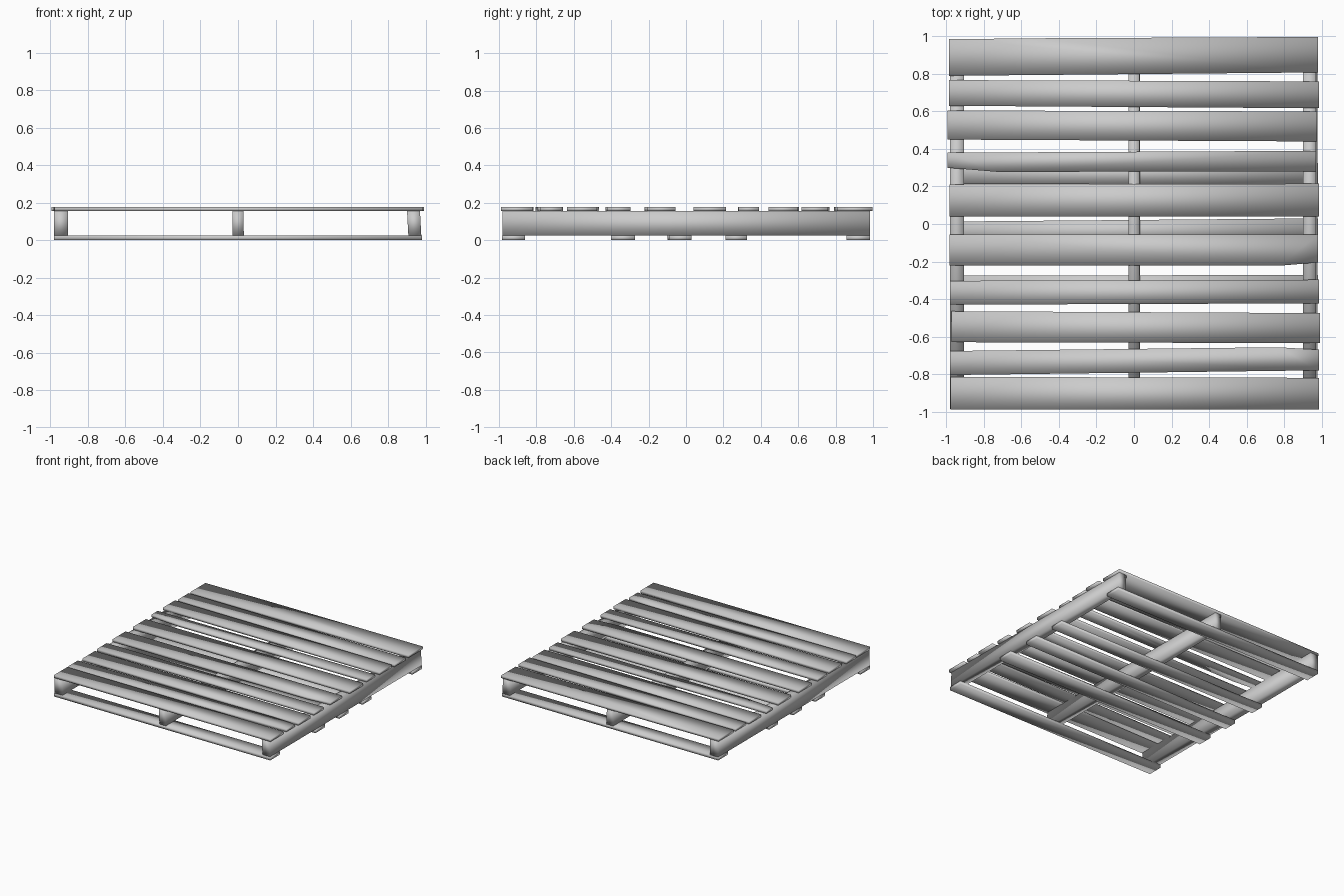
import bpy, bmesh

if "Cube" in bpy.data.objects:
    bpy.data.objects.remove(bpy.data.objects["Cube"])


def prism(name, outline, z0, z1, lean=0.0):
    """Extrude a counter-clockwise xy outline; lean shifts the top in x."""
    bm = bmesh.new()
    low = [bm.verts.new((x, y, z0)) for x, y in outline]
    top = [bm.verts.new((x + lean, y, z1)) for x, y in outline]
    bm.faces.new(low[::-1])
    bm.faces.new(top)
    n = len(low)
    for i in range(n):
        j = (i + 1) % n
        bm.faces.new((low[i], low[j], top[j], top[i]))
    me = bpy.data.meshes.new(name)
    bm.to_mesh(me)
    bm.free()
    me.shade_smooth()  # soft shading over the whole plank
    ob = bpy.data.objects.new(name, me)
    bpy.context.collection.objects.link(ob)
    return ob


def plank(name, x0, x1, left, right, z0, z1, low_cut=None, high_cut=None):
    """Board along x; left/right are (low y, high y), cuts add a worn corner point."""
    pts = [(x0, left[0])]
    if low_cut:
        pts.append(low_cut)
    pts += [(x1, right[0]), (x1, right[1])]
    if high_cut:
        pts.append(high_cut)
    pts.append((x0, left[1]))
    return prism(name, pts, z0, z1)


# Deck boards: x range, left edge ys, right edge ys, worn corners
deck = [
    (-0.985, 0.98, (0.79, 0.985), (0.808, 0.997), None, (-0.5, 0.99)),
    (-0.985, 0.987, (0.63, 0.767), (0.617, 0.76), None, None),
    (-0.995, 0.975, (0.45, 0.605), (0.44, 0.60), None, None),
    (-0.995, 0.97, (0.30, 0.38), (0.28, 0.39), (-0.73, 0.278), None),
    (-0.983, 0.985, (0.04, 0.21), (0.04, 0.215), None, None),
    (-0.983, 0.98, (-0.222, -0.055), (-0.205, -0.055), (0.78, -0.222), None),
    (-0.98, 0.985, (-0.43, -0.303), (-0.423, -0.297), None, None),
    (-0.972, 0.992, (-0.63, -0.465), (-0.635, -0.475), None, None),
    (-0.98, 0.985, (-0.805, -0.677), (-0.78, -0.67), None, (0.77, -0.657)),
    (-0.978, 0.987, (-0.99, -0.815), (-0.99, -0.82), None, None),
]
for i, (x0, x1, l, r, lc, hc) in enumerate(deck):
    plank(f"deck_board_{i + 1}", x0, x1, l, r, 0.156, 0.177, lc, hc)

# Bottom boards
bottom = [
    ((0.857, 0.985), (0.857, 0.985)),
    ((0.212, 0.325), (0.212, 0.325)),
    ((-0.10, 0.013), (-0.09, 0.03)),
    ((-0.40, -0.275), (-0.40, -0.272)),
    ((-0.985, -0.86), (-0.985, -0.86)),
]
for i, (l, r) in enumerate(bottom):
    plank(f"bottom_board_{i + 1}", -0.982, 0.982, l, r, 0.0, 0.026)

# Stringers running front to back
for name, x0, x1, lean in (("left_stringer", -0.981, -0.907, 0.0),
                           ("middle_stringer", -0.028, 0.031, -0.002),
                           ("right_stringer", 0.908, 0.977, -0.007)):
    prism(name, [(x0, -0.98), (x1, -0.98), (x1, 0.985), (x0, 0.985)],
          0.026, 0.156, lean)
